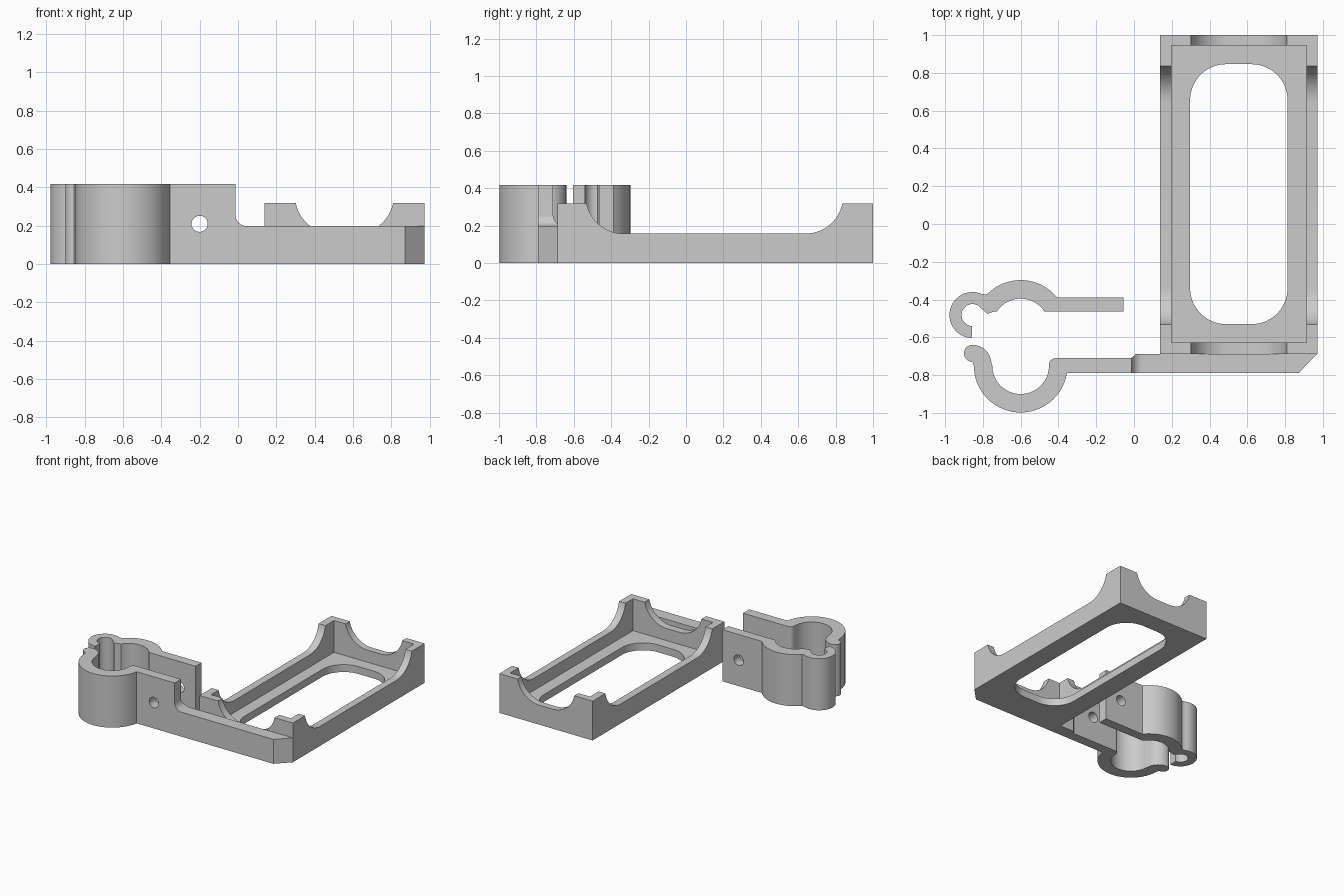
import bpy, bmesh, math

cube = bpy.data.objects.get("Cube")
if cube:
    bpy.data.objects.remove(cube, do_unlink=True)

grey = bpy.data.materials.new("light grey plastic")
grey.use_nodes = True
grey.diffuse_color = (0.6, 0.6, 0.6, 1)
grey.node_tree.nodes["Principled BSDF"].inputs["Base Color"].default_value = (0.6, 0.6, 0.6, 1)


def arc(cx, cy, r, start, end):
    """Points along an arc, angles in degrees."""
    n = max(4, round(abs(end - start) / 6))
    angles = [math.radians(start + (end - start) * i / n) for i in range(n + 1)]
    return [(cx + r * math.cos(a), cy + r * math.sin(a)) for a in angles]


def rounded(x0, y0, x1, y1, r):
    """Rectangle with rounded corners."""
    return (arc(x1 - r, y1 - r, r, 0, 90) + arc(x0 + r, y1 - r, r, 90, 180)
            + arc(x0 + r, y0 + r, r, 180, 270) + arc(x1 - r, y0 + r, r, 270, 360))


def rect(x0, y0, x1, y1):
    return [(x0, y0), (x1, y0), (x1, y1), (x0, y1)]


def prism(name, profile, low, high, axis="Z"):
    """Extrude a closed profile along an axis."""
    place = {"X": lambda a, b, h: (h, a, b),
             "Y": lambda a, b, h: (a, h, b),
             "Z": lambda a, b, h: (a, b, h)}[axis]
    bm = bmesh.new()
    base = bm.faces.new([bm.verts.new(place(a, b, low)) for a, b in profile])
    ext = bmesh.ops.extrude_face_region(bm, geom=[base])["geom"]
    moved = [v for v in ext if isinstance(v, bmesh.types.BMVert)]
    bmesh.ops.translate(bm, verts=moved, vec=place(0, 0, high - low))
    bmesh.ops.remove_doubles(bm, verts=bm.verts, dist=0.0005)
    bmesh.ops.recalc_face_normals(bm, faces=bm.faces)
    mesh = bpy.data.meshes.new(name)
    bm.to_mesh(mesh)
    bm.free()
    mesh.materials.append(grey)
    obj = bpy.data.objects.new(name, mesh)
    bpy.context.collection.objects.link(obj)
    return obj


def activate(obj):
    bpy.ops.object.select_all(action="DESELECT")
    obj.select_set(True)
    bpy.context.view_layer.objects.active = obj


def cut(obj, *cutters):
    """Subtract each cutter, then discard it."""
    for cutter in cutters:
        cutter.hide_render = True
        activate(obj)
        mod = obj.modifiers.new("cut", "BOOLEAN")
        mod.operation = "DIFFERENCE"
        mod.solver = "EXACT"
        mod.object = cutter
        bpy.ops.object.modifier_apply(modifier=mod.name)
        bpy.data.objects.remove(cutter, do_unlink=True)


def bolt_hole():
    return prism("bolt_hole", arc(-0.2, 0.21, 0.042, 0, 360), -1.2, 0, "Y")


# Open tray with notched walls and a window in the floor
tray = prism("tray", rect(0.137, -0.687, 0.972, 1.0), 0, 0.318)
cut(tray,
    prism("cavity", rect(0.198, -0.627, 0.914, 0.946), 0.06, 0.6),
    prism("floor_window", rounded(0.297, -0.53, 0.813, 0.846, 0.19), -0.2, 0.2),
    prism("end_notch", rounded(0.297, 0.158, 0.813, 0.9, 0.2), -1.2, 1.2, "Y"),
    prism("side_notch", rounded(-0.535, 0.158, 0.84, 0.9, 0.2), -0.2, 1.2, "X"))

# Front clamp half, with its bolt tab and the arm along the tray
front_profile = ([(0.87, -0.79), (0.972, -0.687), (0.01, -0.687), (-0.014, -0.71)]
                 + arc(-0.415, -0.745, 0.035, 90, 180)
                 + arc(-0.6, -0.75, 0.15, 0, -180)
                 + arc(-0.855, -0.74, 0.1, 0, 90)
                 + arc(-0.855, -0.685, 0.045, 90, 270)
                 + arc(-0.6, -0.75, 0.248, 180, 350.7))
front_clamp = prism("front_clamp_and_arm", front_profile, 0, 0.418)
arm_step = ([(-0.014, 0.6), (-0.014, 0.258)]
            + arc(0.046, 0.258, 0.06, 180, 270) + [(1.2, 0.198), (1.2, 0.6)])
cut(front_clamp, prism("arm_step", arm_step, -1.2, -0.5, "Y"), bolt_hole())

# Loose rear clamp half with its hinge hook
rear_profile = ([(-0.055, -0.464), (-0.055, -0.388)]
                + arc(-0.6, -0.545, 0.248, 39, 136)
                + arc(-0.855, -0.482, 0.122, 65, 268)
                + arc(-0.855, -0.482, 0.058, 268, 55)
                + [(-0.777, -0.476), (-0.745, -0.465)]
                + arc(-0.6, -0.545, 0.15, 147, 33))
rear_clamp = prism("rear_clamp", rear_profile, 0, 0.418)
cut(rear_clamp, bolt_hole())

# Smooth the curved walls and keep the edges crisp
for part in (tray, front_clamp, rear_clamp):
    activate(part)
    bpy.ops.object.shade_smooth_by_angle(angle=math.radians(25))
